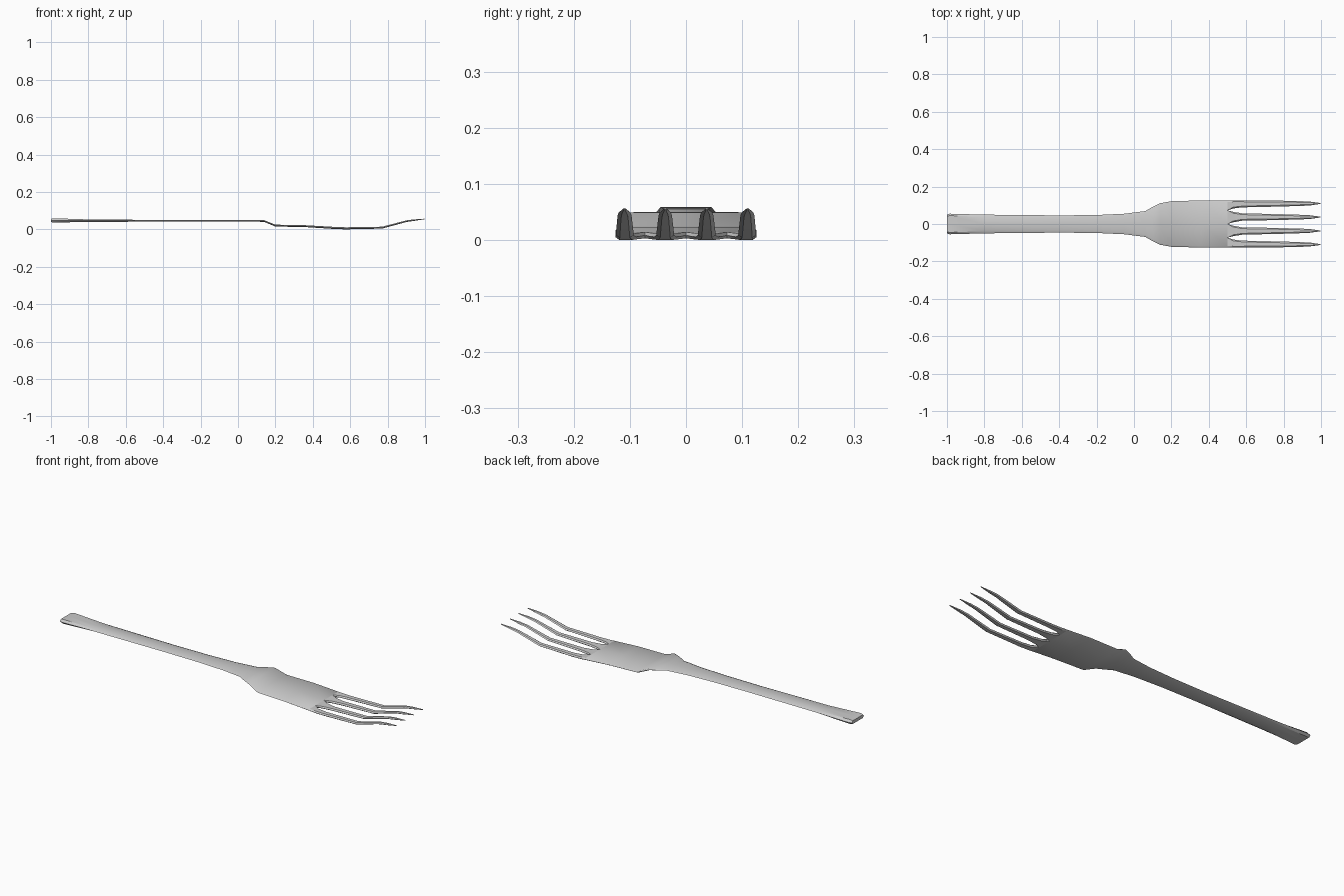
import bpy, bmesh

if "Cube" in bpy.data.objects:
    bpy.data.objects.remove(bpy.data.objects["Cube"])


def section(bm, x, lo, hi, z0, z1, cut_lo, cut_hi):
    # flat bar section with bevelled left and right edges
    m = (z0 + z1) / 2
    y0, y1, c = lo + cut_lo, hi - cut_hi, (lo + hi) / 2
    pts = [(lo, m), (y0, z0), (c, z0), (y1, z0),
           (hi, m), (y1, z1), (c, z1), (y0, z1)]
    return [bm.verts.new((x, y, z)) for y, z in pts]


def loft(bm, rings):
    for a, b in zip(rings, rings[1:]):
        for i in range(8):
            j = (i + 1) % 8
            bm.faces.new((a[i], b[i], b[j], a[j]))


bm = bmesh.new()

# handle, neck and head: x, half width, bottom, top, edge bevel
body = [(-1.0, .050, .039, .056, .008), (-.985, .055, .036, .059, .010),
        (-.8, .050, .040, .053, .012), (-.4, .046, .041, .050, .012),
        (-.2, .048, .041, .050, .012), (-.05, .055, .041, .050, .012),
        (.06, .069, .041, .050, .012), (.10, .092, .041, .050, .010),
        (.14, .111, .040, .049, .008), (.20, .122, .015, .025, .008),
        (.36, .126, .012, .022, .008), (.50, .126, .003, .014, .008)]
rings = [section(bm, x, -w, w, z0, z1, c, c) for x, w, z0, z1, c in body]
loft(bm, rings)
bm.faces.new(rings[0])

# tines: x, bottom, top; y limits of the outer and the inner tine
tines = [(.50, .003, .014, (.073, .126), (0, .073)),
         (.53, .001, .012, (.083, .126), (.009, .065)),
         (.58, .000, .011, (.089, .126), (.018, .057)),
         (.77, .004, .014, (.093, .125), (.021, .053)),
         (.90, .039, .048, (.097, .122), (.025, .049)),
         (.94, .045, .053, (.099, .120), (.027, .047)),
         (.998, .054, .057, (.108, .112), (.035, .039))]
for kind in (3, 4):
    for side in (1, -1):
        rings = []
        for n, row in enumerate(tines):
            lo, hi = row[kind]
            cut = 0 if n == 0 else min(.007, (hi - lo) * .25)
            cut_hi = .008 if n == 0 and kind == 3 else cut
            if side < 0:
                args = (-hi, -lo, row[1], row[2], cut_hi, cut)
            else:
                args = (lo, hi, row[1], row[2], cut, cut_hi)
            rings.append(section(bm, row[0], *args))
        loft(bm, rings)
        bm.faces.new(rings[-1])

bmesh.ops.remove_doubles(bm, verts=bm.verts, dist=.0001)
bmesh.ops.recalc_face_normals(bm, faces=bm.faces)
mesh = bpy.data.meshes.new("fork")
bm.to_mesh(mesh)
bm.free()
fork = bpy.data.objects.new("fork", mesh)
bpy.context.collection.objects.link(fork)
bpy.context.view_layer.objects.active = fork
fork.select_set(True)
bpy.ops.object.shade_smooth_by_angle(angle=.6)
